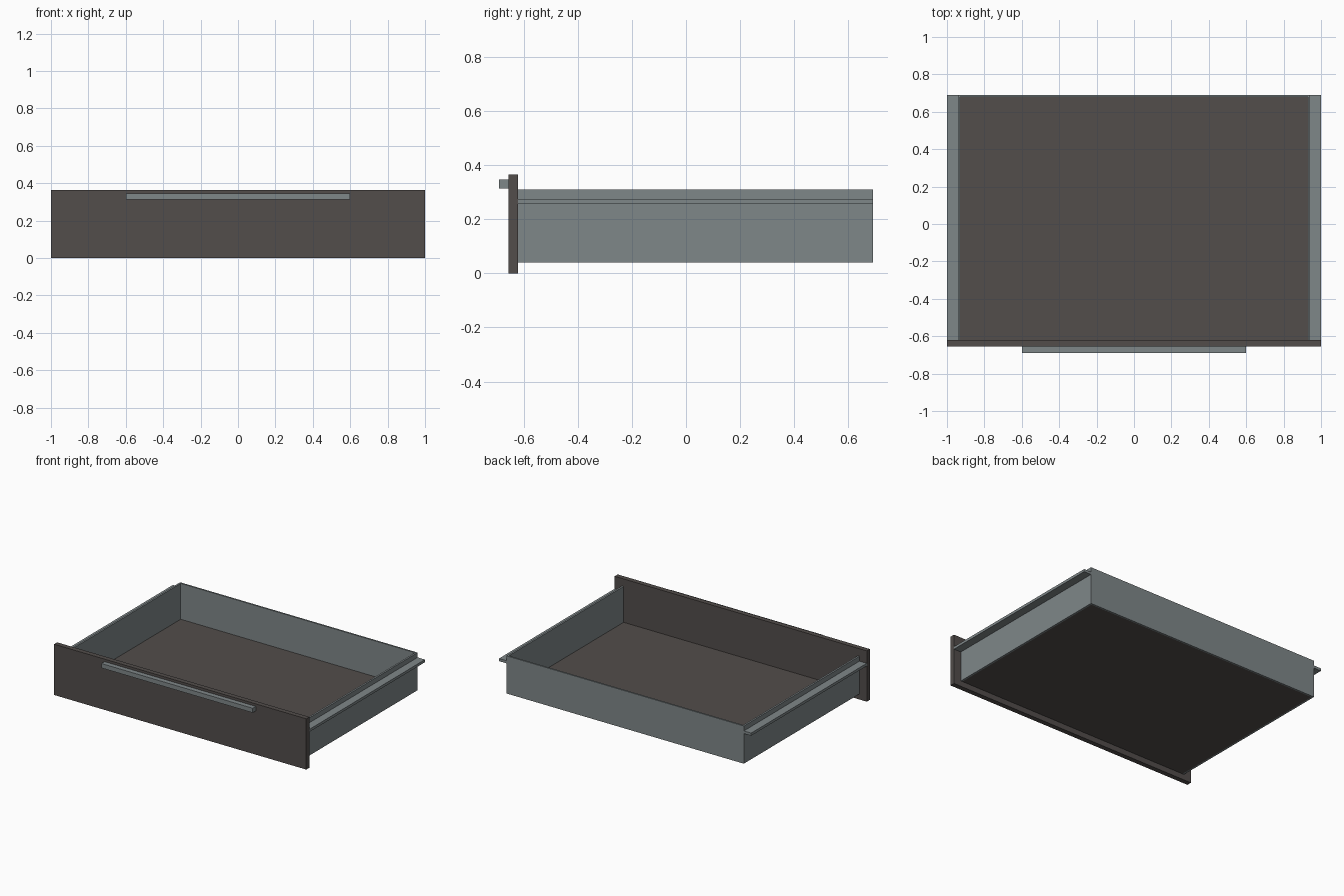
import bpy

if "Cube" in bpy.data.objects:
    bpy.data.objects.remove(bpy.data.objects["Cube"])


def material(name, color):
    m = bpy.data.materials.new(name)
    m.diffuse_color = (*color, 1)
    m.use_nodes = True
    m.node_tree.nodes["Principled BSDF"].inputs["Base Color"].default_value = m.diffuse_color
    return m


dark = material("dark_brown", (0.084, 0.074, 0.070))
grey = material("metal_grey", (0.212, 0.242, 0.250))


def box(name, x, y, z, mat):
    """Axis-aligned box from (min, max) ranges."""
    bpy.ops.mesh.primitive_cube_add(size=1)
    ob = bpy.context.object
    ob.name = name
    for v in ob.data.vertices:
        v.co = [r[0] if c < 0 else r[1] for c, r in zip(v.co, (x, y, z))]
    ob.data.materials.append(mat)
    return ob


FRONT, BACK = -0.62, 0.69      # depth range of the tray
LOW, HIGH = 0.04, 0.31         # height range of the walls
OUT, IN = 0.942, 0.929         # outer and inner half width

# Front panel and its bar handle
box("front_panel", (-1, 1), (-0.655, FRONT), (0, 0.364), dark)
box("handle", (-0.6, 0.6), (-0.69, -0.655), (0.314, 0.346), grey)

# Tray: floor set between thin walls
box("floor", (-IN, IN), (FRONT, BACK - 0.012), (LOW, LOW + 0.013), dark)
box("back_wall", (-OUT, OUT), (BACK - 0.012, BACK), (LOW, HIGH), grey)

# Side walls and sliding rails
for side, s in (("left", -1), ("right", 1)):
    box(side + "_wall", sorted((s * IN, s * OUT)), (FRONT, BACK - 0.012), (LOW, HIGH), grey)
    box(side + "_rail", sorted((s * OUT, s)), (FRONT, BACK), (0.256, 0.275), grey)
